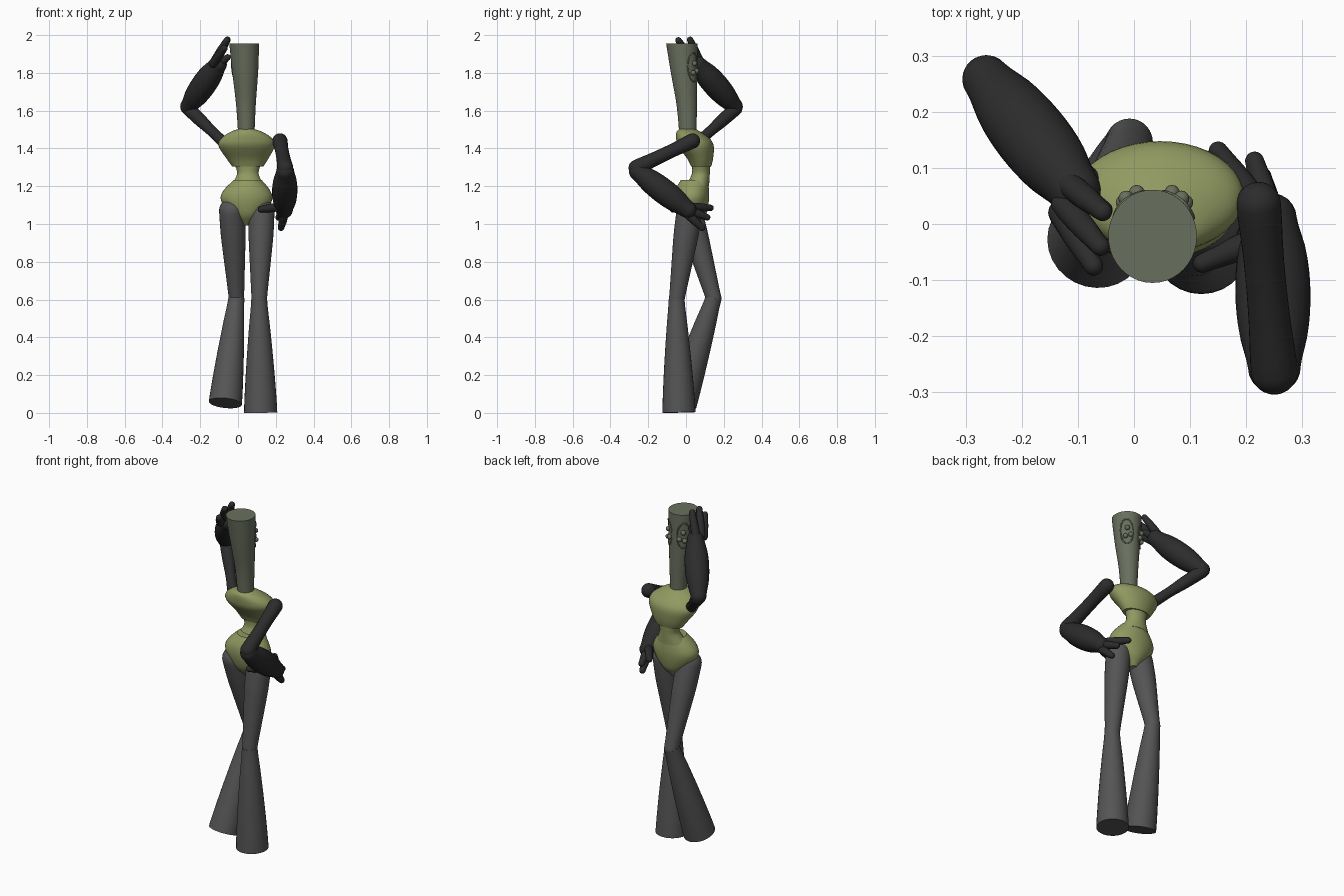
import bpy, bmesh, math
from mathutils import Vector as V

if "Cube" in bpy.data.objects:
    bpy.data.objects.remove(bpy.data.objects["Cube"])

def material(name, c):
    m = bpy.data.materials.new(name)
    m.diffuse_color = (*c, 1)
    m.use_nodes = True
    m.node_tree.nodes["Principled BSDF"].inputs["Base Color"].default_value = m.diffuse_color
    return m

GREEN = material("olive_green", (0.28, 0.32, 0.12))
SKIN = material("grey_green", (0.14, 0.16, 0.11))
DARK = material("dark_sleeve", (0.025, 0.025, 0.025))
GREY = material("leg_grey", (0.09, 0.09, 0.09))

def finish(name, bm, mat):
    bmesh.ops.recalc_face_normals(bm, faces=bm.faces)
    me = bpy.data.meshes.new(name)
    bm.to_mesh(me)
    bm.free()
    ob = bpy.data.objects.new(name, me)
    bpy.context.collection.objects.link(ob)
    me.materials.append(mat)
    bpy.ops.object.select_all(action='DESELECT')
    ob.select_set(True)
    bpy.context.view_layer.objects.active = ob
    bpy.ops.object.shade_smooth_by_angle(angle=math.radians(40))
    return ob

def loft(name, rings, u, v, mat, n=32):
    """Skin a list of (centre, ru, rv) ellipses spanned by u and v."""
    bm = bmesh.new()
    rows = []
    for c, ru, rv in rings:
        rows.append([bm.verts.new(V(c) + u * ru * math.cos(a) + v * rv * math.sin(a))
                     for a in (2 * math.pi * i / n for i in range(n))])
    for a, b in zip(rows, rows[1:]):
        for i in range(n):
            bm.faces.new((a[i], a[(i + 1) % n], b[(i + 1) % n], b[i]))
    bm.faces.new(rows[0])
    bm.faces.new(rows[-1])
    return finish(name, bm, mat)

def spline(vals, t):
    """Catmull-Rom through tuples, t in 0..1."""
    k = len(vals) - 1
    i = min(int(t * k), k - 1)
    f = t * k - i
    p = [vals[max(0, min(k, i + d))] for d in (-1, 0, 1, 2)]
    return [0.5 * (2 * b + (c - a) * f + (2 * a - 5 * b + 4 * c - d) * f * f
                   + (3 * b - a - 3 * c + d) * f ** 3) for a, b, c, d in zip(*p)]

def tube(name, p0, p1, radii, mat, round0=True, round1=True, n=28, steps=14):
    """Straight limb with a radius profile and optional round ends."""
    p0, p1 = V(p0), V(p1)
    w = (p1 - p0).normalized()
    u = w.cross(V((0, 1, 0)) if abs(w.x) > 0.8 else V((1, 0, 0))).normalized()
    v = w.cross(u)
    r0, r1 = radii[0], radii[-1]
    rings = []
    if round0:
        rings += [(p0 - w * r0 * math.cos(a), r0 * math.sin(a), r0 * math.sin(a))
                  for a in (math.pi / 2 * (k + 0.1) / 7 for k in range(7))]
    for s in range(steps + 1):
        r = spline([(x,) for x in radii], s / steps)[0]
        rings.append((p0.lerp(p1, s / steps), r, r))
    if round1:
        rings += [(p1 + w * r1 * math.sin(a), r1 * math.cos(a), r1 * math.cos(a))
                  for a in (math.pi / 2 * (k - 0.1) / 7 for k in range(1, 8))]
    return loft(name, rings, u, v, mat, n)

def body(name, sections, mat, steps=24):
    """Horizontal ellipses (x, y, z, rx, ry), smoothed."""
    rings = []
    for s in range(steps + 1):
        x, y, z, rx, ry = spline(sections, s / steps)
        rings.append(((x, y, z), rx, ry))
    return loft(name, rings, V((1, 0, 0)), V((0, 1, 0)), mat, 40)

# torso
body("chest", [(.052, .08, 1.305, .083, .053), (.05, .075, 1.345, .11, .068),
               (.046, .053, 1.41, .148, .094), (.046, .038, 1.45, .138, .09),
               (.045, .015, 1.485, .09, .066), (.044, .008, 1.502, .045, .045)], GREEN)
body("waist", [(.052, .08, 1.33, .075, .05), (.052, .08, 1.28, .058, .047),
               (.052, .075, 1.25, .062, .05), (.05, .06, 1.2, .09, .062)], GREEN)
body("hips", [(.052, .045, 1.233, .073, .072), (.047, .033, 1.185, .118, .088),
              (.045, .03, 1.14, .137, .092), (.045, .03, 1.09, .118, .086),
              (.045, .032, 1.04, .075, .07), (.045, .035, .992, .022, .03)], GREEN)

# neck and head in one flaring column
body("head", [(.044, .01, 1.47, .043, .045), (.042, .004, 1.63, .052, .054),
              (.038, -.01, 1.8, .068, .07), (.033, -.022, 1.955, .079, .083)], SKIN)

# oval eye outlines with small beads on the back-facing face
def on_head(angle, z, lift=0.0):
    t = (z - 1.47) / 0.485
    r = .045 + .037 * t + lift
    return V((.044 - .011 * t + r * math.cos(angle), .01 - .032 * t + r * math.sin(angle), z))

for side, mid in (("right", math.radians(48)), ("left", math.radians(132))):
    cu = bpy.data.curves.new(side + "_eye_outline", 'CURVE')
    cu.dimensions = '3D'
    cu.bevel_depth = .004
    cu.bevel_resolution = 2
    sp = cu.splines.new('POLY')
    sp.points.add(31)
    sp.use_cyclic_u = True
    for i, p in enumerate(sp.points):
        a = 2 * math.pi * i / 32
        p.co = (*on_head(mid + .5 * math.cos(a), 1.83 + .075 * math.sin(a)), 1)
    ob = bpy.data.objects.new(side + "_eye_outline", cu)
    bpy.context.collection.objects.link(ob)
    cu.materials.append(SKIN)
    for k, (da, z) in enumerate(((.05, 1.85), (-.1, 1.8), (.3, 1.81))):
        c = on_head(mid + da * (1 if side == "right" else -1), z, .004)
        bm = bmesh.new()
        bmesh.ops.create_uvsphere(bm, u_segments=16, v_segments=10, radius=.014)
        bmesh.ops.translate(bm, vec=c, verts=bm.verts)
        finish(f"{side}_eye_bead_{k}", bm, SKIN)

# raised arm
tube("raised_upper_arm", (-.075, .06, 1.43), (-.262, .262, 1.61), (.03, .028, .034, .036), DARK)
tube("raised_forearm", (-.263, .258, 1.622), (-.105, .06, 1.845),
     (.043, .06, .066, .062, .046), DARK)
# hanging arm, hand on hip
tube("lowered_upper_arm", (.222, .035, 1.44), (.25, -.262, 1.298), (.04, .036, .037, .042), DARK)
tube("lowered_forearm", (.25, -.255, 1.278), (.245, .01, 1.075),
     (.047, .062, .067, .062, .045), DARK)

# fingers: base, tip for each digit
digits = {
    "raised": [((-.115, .07, 1.865), (-.056, .022, 1.975)),
               ((-.125, .035, 1.86), (-.06, -.04, 1.972)),
               ((-.13, .02, 1.85), (-.072, -.075, 1.93)),
               ((-.11, .06, 1.84), (-.055, .025, 1.882))],
    "lowered": [((.225, .03, 1.09), (.15, .13, 1.085)),
                ((.24, .025, 1.07), (.215, .112, 1.035)),
                ((.245, .01, 1.05), (.228, .085, .98)),
                ((.215, -.03, 1.09), (.122, -.07, 1.078))]}
for hand, pairs in digits.items():
    for k, (a, b) in enumerate(pairs):
        tube(f"{hand}_finger_{k}", a, b, (.023, .022, .017), DARK, n=16, steps=6)

# legs: hip, knee, foot
for side, hip, knee, foot in (
        ("right", (.125, .018, 1.065), (.112, -.05, .595), (.12, -.037, .002)),
        ("left", (-.032, .015, 1.07), (-.008, .147, .605), (-.067, -.03, .052))):
    tube(side + "_thigh", hip, knee, (.068, .066, .058, .049, .041), GREY)
    tube(side + "_shin", V(knee) + V((0, 0, .006)), foot, (.042, .056, .069, .08, .088), GREY, False, False)
